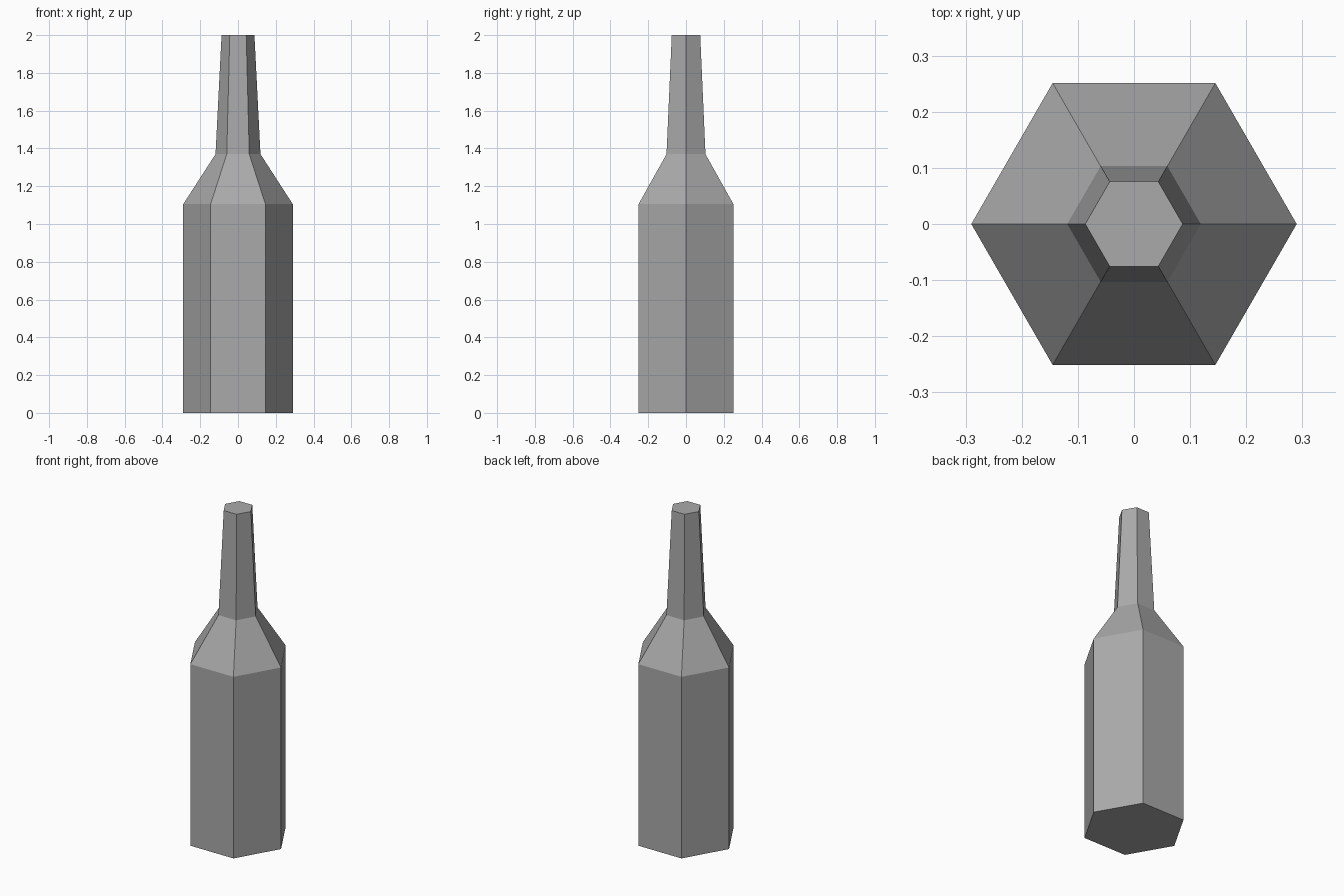
import bpy, bmesh
from math import cos, sin, tau

cube = bpy.data.objects.get("Cube")
if cube:
    bpy.data.objects.remove(cube, do_unlink=True)

# Single grey material
grey = bpy.data.materials.new("grey")
grey.use_nodes = True
colour = (0.4, 0.4, 0.4, 1)
grey.diffuse_color = colour
grey.node_tree.nodes["Principled BSDF"].inputs["Base Color"].default_value = colour

# Bottle profile: (radius, height) from base to lip
SIDES = 6
profile = [(0.29, 0), (0.29, 1.105), (0.119, 1.37), (0.087, 2)]

bm = bmesh.new()
rings = [[bm.verts.new((r * cos(tau * i / SIDES), r * sin(tau * i / SIDES), z))
          for i in range(SIDES)] for r, z in profile]

# Walls: body, shoulder and neck
for low, high in zip(rings, rings[1:]):
    for i in range(SIDES):
        j = (i + 1) % SIDES
        bm.faces.new((low[i], low[j], high[j], high[i]))

# Base and lip caps
bm.faces.new(rings[0][::-1])
bm.faces.new(rings[-1])

mesh = bpy.data.meshes.new("bottle")
bm.to_mesh(mesh)
bm.free()
mesh.materials.append(grey)
bottle = bpy.data.objects.new("bottle", mesh)
bpy.context.collection.objects.link(bottle)
